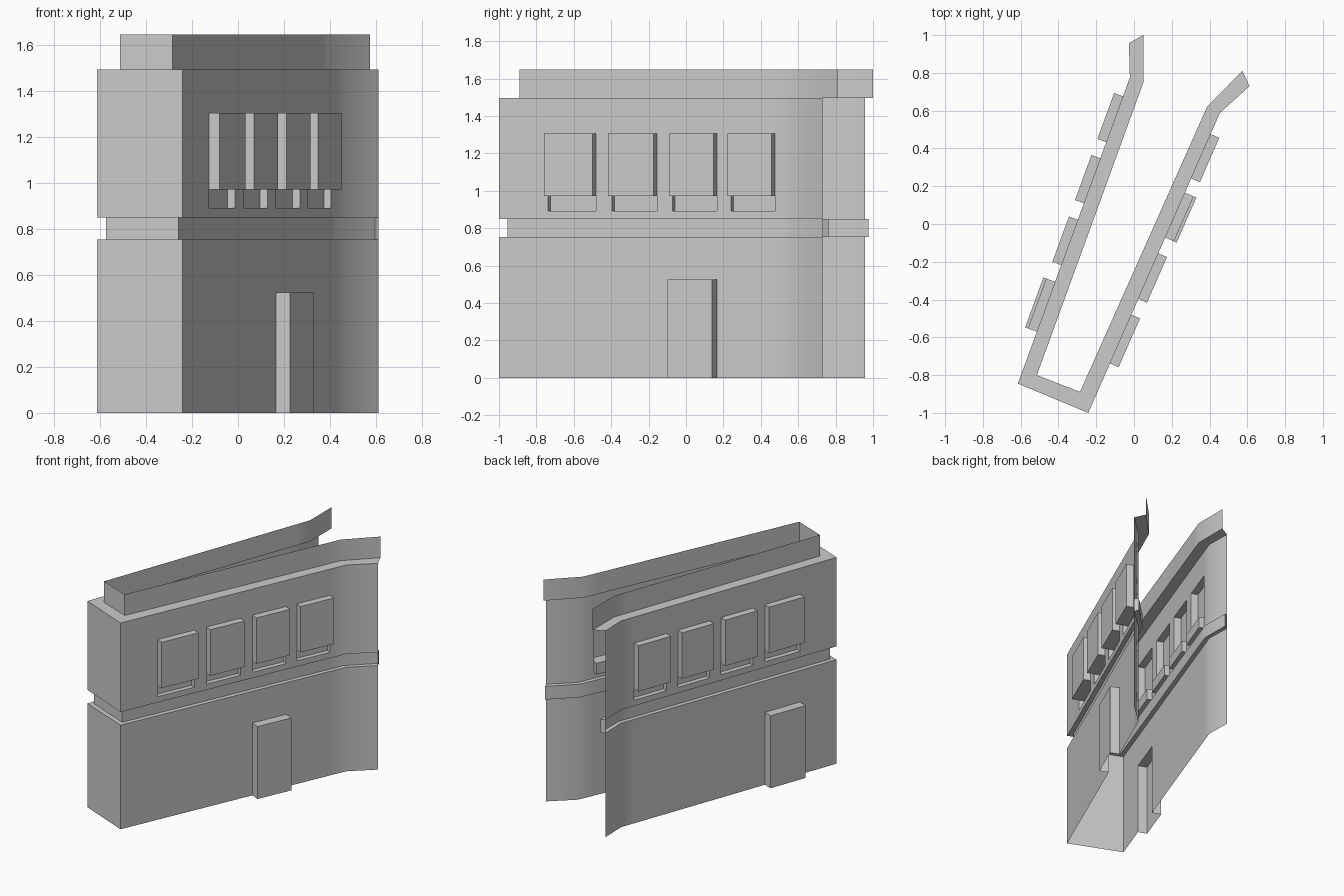
import bpy
import bmesh
from mathutils import Vector

cube = bpy.data.objects.get("Cube")
if cube:
    bpy.data.objects.remove(cube, do_unlink=True)

grey = bpy.data.materials.new("plain_grey")
grey.use_nodes = True
grey.diffuse_color = (0.6, 0.6, 0.6, 1)
grey.node_tree.nodes["Principled BSDF"].inputs["Base Color"].default_value = (0.6, 0.6, 0.6, 1)

# Ground plan, left back end to right back end: outer wall line and parapet line
outer = [(-0.027, 0.958), (-0.022, 0.775), (-0.615, -0.845),
         (-0.242, -1.0), (0.455, 0.588), (0.612, 0.73)]
inner = [(0.05, 1.0), (0.05, 0.75), (-0.514, -0.8),
         (-0.286, -0.889), (0.388, 0.623), (0.574, 0.81)]

# Bays as y ranges, listed in the walking direction of the plan
left_bays = [(0.676, 0.433), (0.348, 0.11), (0.023, -0.217), (-0.306, -0.57)]
right_bays = [(-0.738, -0.48), (-0.396, -0.155), (-0.072, 0.166), (0.241, 0.476)]

# Wall section: height and share of the way from outer to inner line
DOOR_TOP, SILL, WIN, WIN_TOP = 0.525, 0.892, 0.973, 1.306
GROOVE_LOW, GROOVE_HIGH = 0.754, 0.85
section = [(0, 0), (DOOR_TOP, 0), (GROOVE_LOW, 0), (GROOVE_LOW, 0.4),
           (GROOVE_HIGH, 0.4), (GROOVE_HIGH, 0), (SILL, 0), (WIN, 0),
           (WIN_TOP, 0), (1.495, 0), (1.495, 1), (1.648, 1)]


def build(name, quads):
    """Join quads (four points each) into one smooth-by-angle object."""
    bm = bmesh.new()
    for quad in quads:
        bm.faces.new([bm.verts.new(p) for p in quad])
    bmesh.ops.remove_doubles(bm, verts=bm.verts, dist=0.0005)
    mesh = bpy.data.meshes.new(name)
    bm.to_mesh(mesh)
    bm.free()
    mesh.materials.append(grey)
    obj = bpy.data.objects.new(name, mesh)
    bpy.context.collection.objects.link(obj)
    bpy.ops.object.select_all(action='DESELECT')
    obj.select_set(True)
    bpy.context.view_layer.objects.active = obj
    bpy.ops.object.shade_smooth_by_angle()
    return obj


def box_quads(quad, depth, open_bottom=False):
    """Push a wall quad out (or in) and return its cap and side faces."""
    a, b, c, _ = quad
    push = (b - a).cross(c - b).normalized() * depth
    cap = [p + push for p in quad]
    sides = [[quad[i], quad[(i + 1) % 4], cap[(i + 1) % 4], cap[i]]
             for i in range(1 if open_bottom else 0, 4)]
    return [cap] + sides


# Columns along the plan: (outer point, inner point, bay name starting here)
columns = []
for i in range(len(outer)):
    columns.append((Vector(outer[i]), Vector(inner[i]), None))
    side, bays = {1: ("left", left_bays), 3: ("right", right_bays)}.get(i, ("", []))
    for n, (start, end) in enumerate(bays):
        for y, bay in ((start, (side, n)), (end, None)):
            t = (y - outer[i][1]) / (outer[i + 1][1] - outer[i][1])
            columns.append((Vector(outer[i]).lerp(Vector(outer[i + 1]), t),
                            Vector(inner[i]).lerp(Vector(inner[i + 1]), t), bay))


def point(col, level):
    z, share = level
    return col[0].lerp(col[1], share).to_3d() + Vector((0, 0, z))


# Wall shell, with hollow windows, sill recesses and doors in the bays
shell = []
door_bays = {("left", 3), ("right", 2)}
for col, nxt in zip(columns, columns[1:]):
    bay = col[2]
    for low, high in zip(section, section[1:]):
        quad = [point(col, low), point(nxt, low), point(nxt, high), point(col, high)]
        label = f"{bay[0]}_{bay[1] + 1}" if bay else ""
        if bay and low[0] == WIN:
            build("window_" + label, box_quads(quad, 0.05))
        elif bay and low[0] == SILL:
            build("sill_recess_" + label, box_quads(quad, -0.035))
        elif bay in door_bays and low[0] == 0:
            build("door_" + bay[0], box_quads(quad, 0.066, open_bottom=True))
        else:
            shell.append(quad)

# Caps closing the groove at both open ends
for col in (columns[0], columns[-1]):
    shell.append([point(col, (z, s)) for z, s in
                  ((GROOVE_LOW, 0), (GROOVE_LOW, 0.4), (GROOVE_HIGH, 0.4), (GROOVE_HIGH, 0))])
build("wall_shell", shell)
